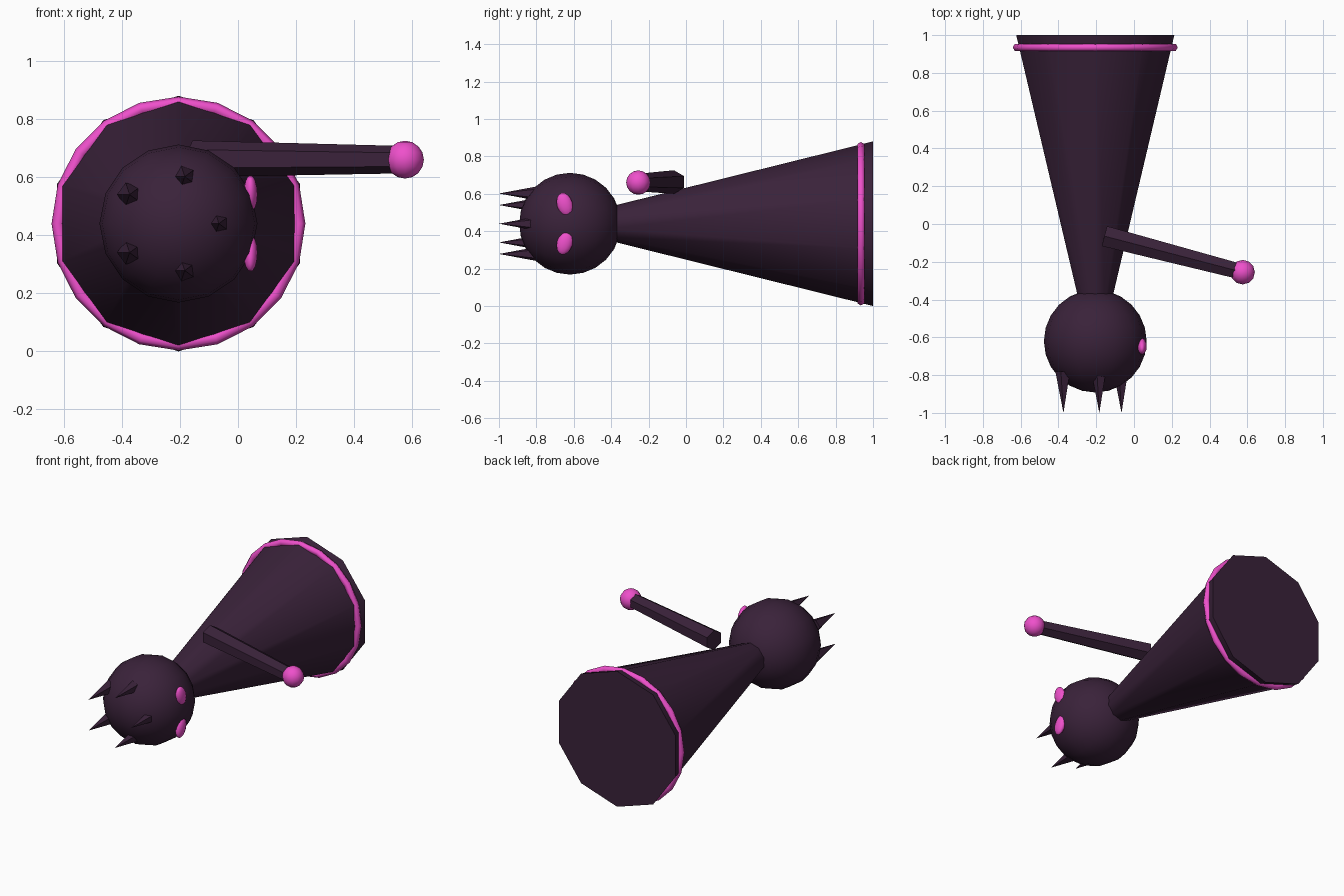
import bpy, math
from mathutils import Vector, Quaternion

if "Cube" in bpy.data.objects:
    bpy.data.objects.remove(bpy.data.objects["Cube"])


def material(name, color):
    m = bpy.data.materials.new(name)
    m.diffuse_color = color
    m.use_nodes = True
    m.node_tree.nodes["Principled BSDF"].inputs["Base Color"].default_value = m.diffuse_color
    return m


DARK = material("dark_plum", (0.042, 0.016, 0.042, 1))
PINK = material("pink", (0.86, 0.08, 0.60, 1))
AX, AZ = -0.205, 0.44          # body axis, running along y


def finish(name, mat, angle=None):
    ob = bpy.context.object
    ob.name = name
    ob.data.materials.append(mat)
    if angle:
        bpy.ops.object.shade_smooth_by_angle(angle=math.radians(angle))
    return ob


def tapered(name, a, b, r1, r2, sides, mat, roll=0, angle=None):
    """Cone or tapered rod from point a to point b."""
    a, b = Vector(a), Vector(b)
    d = b - a
    bpy.ops.mesh.primitive_cone_add(vertices=sides, radius1=r1, radius2=r2,
                                    depth=d.length, location=(a + b) / 2)
    ob = bpy.context.object
    ob.rotation_mode = 'QUATERNION'
    ob.rotation_quaternion = d.to_track_quat('Z', 'Y') @ Quaternion((0, 0, 1), roll)
    return finish(name, mat, angle)


def ball(name, loc, scale, seg, rings, mat, rot=(0, 0, 0)):
    bpy.ops.mesh.primitive_uv_sphere_add(segments=seg, ring_count=rings, radius=1,
                                         location=loc, rotation=rot)
    bpy.context.object.scale = scale
    return finish(name, mat, 60)


# Flared robe body and its hem ring
tapered("robe", (AX, -0.42, AZ), (AX, 1.0, AZ), 0.088, 0.44, 10, DARK, angle=40)
bpy.ops.mesh.primitive_torus_add(major_segments=20, minor_segments=6,
                                 major_radius=0.415, minor_radius=0.022,
                                 location=(AX, 0.935, AZ),
                                 rotation=(-math.pi / 2, 0, 0))
finish("hem_ring", PINK, 65)

# Head
ball("head", (AX, -0.62, AZ), (0.272,) * 3, 16, 12, DARK, (math.pi / 2, 0, 0))

# Crown of five spikes
for i in range(5):
    t = math.tau * i / 5
    x, z = -0.236 + 0.17 * math.cos(t), AZ + 0.17 * math.sin(t)
    tapered(f"crown_spike_{i + 1}", (x, -0.78, z), (x, -1.0, z), 0.043, 0, 5,
            DARK, roll=math.pi / 2)

# Slanted eyes, mirrored about the body axis
for side, label in ((1, "upper"), (-1, "lower")):
    ball(f"{label}_eye", (0.043, -0.648, AZ + side * 0.103), (0.025, 0.042, 0.064),
         10, 8, PINK, (side * math.radians(17), 0, 0))

# Wand rod with glowing tip
tapered("wand_rod", (-0.157, -0.064, 0.663), (0.575, -0.255, 0.66), 0.063, 0.047, 6, DARK)
ball("wand_tip", (0.575, -0.255, 0.66), (0.065,) * 3, 12, 8, PINK)
